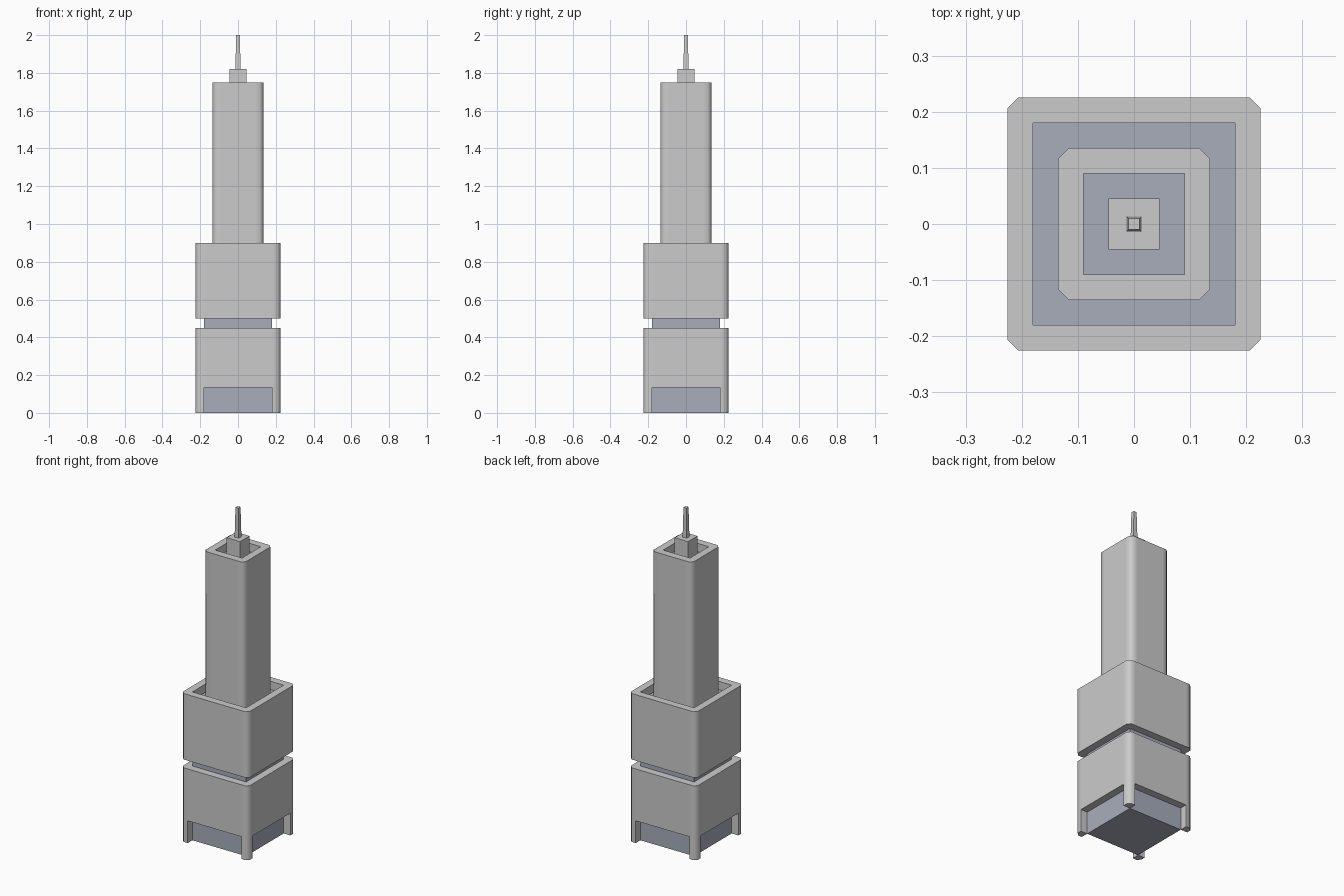
import bpy, bmesh, math
from mathutils import Vector

if "Cube" in bpy.data.objects:
    bpy.data.objects.remove(bpy.data.objects["Cube"])

slate = bpy.data.materials.new("slate_glass")
slate.diffuse_color = (0.39, 0.42, 0.50, 1)
slate.use_nodes = True
slate.node_tree.nodes["Principled BSDF"].inputs["Base Color"].default_value = slate.diffuse_color


def finish(name, bm, mat=None, smooth=False):
    bmesh.ops.recalc_face_normals(bm, faces=bm.faces)
    me = bpy.data.meshes.new(name)
    bm.to_mesh(me)
    bm.free()
    ob = bpy.data.objects.new(name, me)
    bpy.context.collection.objects.link(ob)
    if mat:
        me.materials.append(mat)
    if smooth:
        bpy.ops.object.select_all(action='DESELECT')
        ob.select_set(True)
        bpy.context.view_layer.objects.active = ob
        bpy.ops.object.shade_smooth_by_angle(angle=math.radians(50))
    return ob


def box(name, half, z0, z1, mat=None, top_half=None):
    """Square block, optionally tapered towards the top."""
    bm = bmesh.new()
    bmesh.ops.create_cube(bm, size=2)
    for v in bm.verts:
        h = half if v.co.z < 0 or top_half is None else top_half
        v.co = (v.co.x * h, v.co.y * h, z0 if v.co.z < 0 else z1)
    return finish(name, bm, mat)


def shell(name, half, inner, chamfer, z0, z1, leg=0):
    """Square tube with chamfered outer corners; leg extends the corners down."""
    bm = bmesh.new()
    h, i, c = half, inner, half - chamfer
    corner = [(h, i), (h, c), (c, h), (i, h)]
    outer, inside = [], []
    for z in (z0, z1):
        o, n = [], []
        for k in range(4):
            def turn(x, y):
                for _ in range(k):
                    x, y = -y, x
                return bm.verts.new((x, y, z))
            o.append([turn(*p) for p in corner])
            n.append(turn(i, i))
        outer.append(o)
        inside.append(n)
    feet = []
    for k in range(4):
        j = (k + 1) % 4
        # rims at bottom and top
        for lvl in (0, 1):
            o, n = outer[lvl], inside[lvl]
            f = bm.faces.new(o[k] + [n[k]])
            bm.faces.new((o[k][3], o[j][0], n[j], n[k]))
            if lvl == 0:
                feet.append(f)
        # inner and outer walls
        bm.faces.new((inside[0][k], inside[0][j], inside[1][j], inside[1][k]))
        lo, hi = (outer[v][k] + [outer[v][j][0]] for v in (0, 1))
        for a in range(4):
            bm.faces.new((lo[a], lo[a + 1], hi[a + 1], hi[a]))
    if leg:
        bmesh.ops.recalc_face_normals(bm, faces=bm.faces)
        for f in feet:
            r = bmesh.ops.extrude_discrete_faces(bm, faces=[f])
            bmesh.ops.translate(bm, verts=r["faces"][0].verts[:],
                                vec=Vector((0, 0, -leg)))
    return finish(name, bm, smooth=True)


# Podium: dark core, lower block on four corner legs, upper block with sunken roof
box("podium_core", 0.18, 0.0, 0.85, slate)
shell("lower_block", 0.225, 0.18, 0.018, 0.135, 0.45, leg=0.135)
shell("upper_block", 0.225, 0.18, 0.018, 0.50, 0.90)

# Tower with sunken dark roof
shell("tower_shaft", 0.135, 0.09, 0.018, 0.85, 1.75)
box("tower_core", 0.09, 0.85, 1.70, slate)

# Rooftop plant box and tapered mast
box("roof_box", 0.045, 1.70, 1.82)
box("mast", 0.0135, 1.82, 2.0, top_half=0.010)
